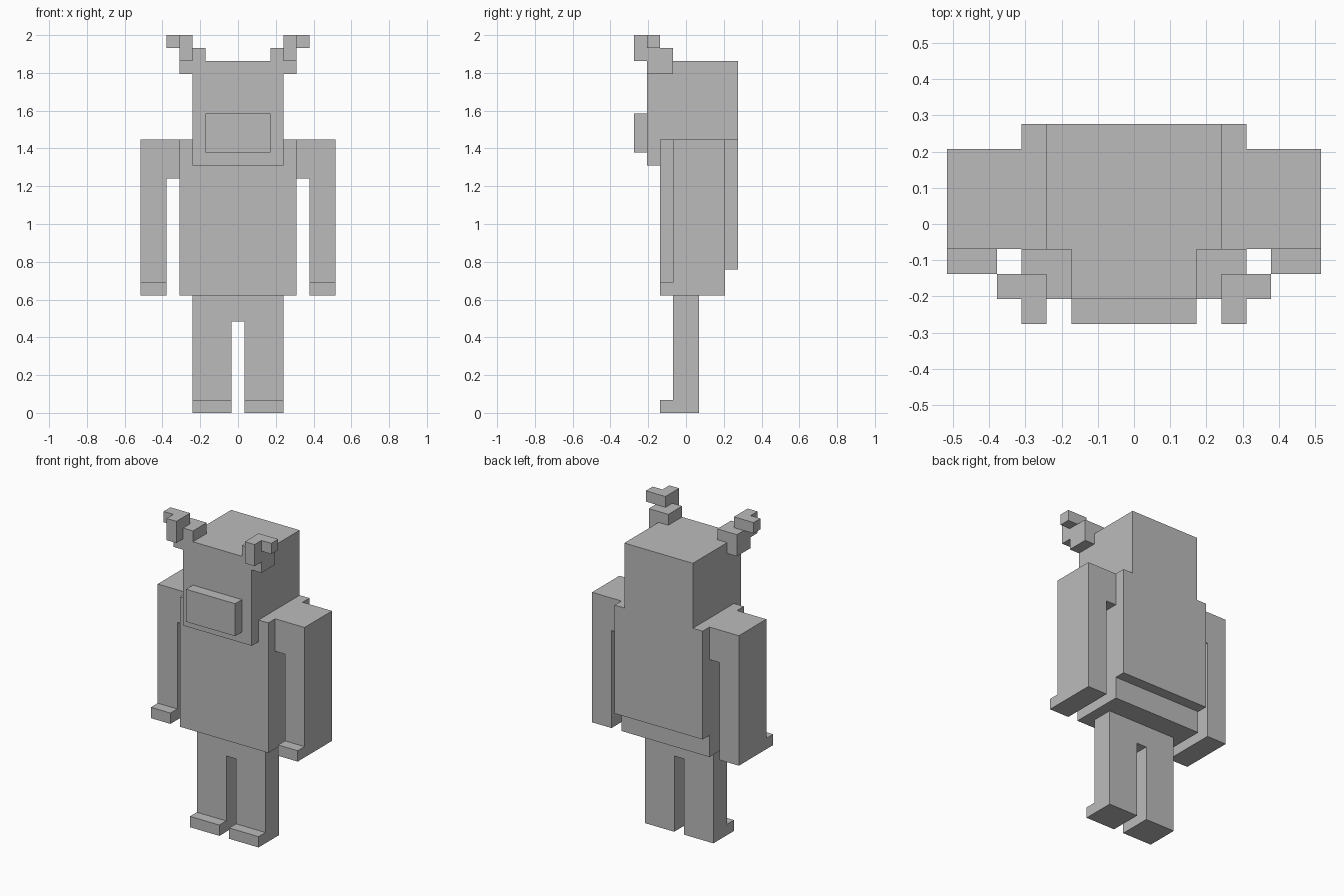
import bpy, bmesh
from mathutils import Vector

if "Cube" in bpy.data.objects:
    bpy.data.objects.remove(bpy.data.objects["Cube"])

U = 2 / 29  # one block; all sizes below are in blocks

grey = bpy.data.materials.new("plain grey")
grey.diffuse_color = (0.5, 0.5, 0.5, 1)
grey.use_nodes = True
grey.node_tree.nodes["Principled BSDF"].inputs["Base Color"].default_value = grey.diffuse_color


def prism(name, axis, profile, lo, hi, side=1):
    """Extrude a 2D profile along axis (0=x: y,z / 1=y: x,z / 2=z: x,y)."""
    bm = bmesh.new()
    verts = []
    for p in profile:
        co = list(p)
        co.insert(axis, lo)
        verts.append(bm.verts.new(Vector((co[0] * side, co[1], co[2])) * U))
    face = bm.faces.new(verts)
    step = [0, 0, 0]
    step[axis] = (hi - lo) * U * (side if axis == 0 else 1)
    new = bmesh.ops.extrude_face_region(bm, geom=[face], use_keep_orig=True)
    bmesh.ops.translate(bm, vec=step,
                        verts=[g for g in new["geom"] if isinstance(g, bmesh.types.BMVert)])
    bmesh.ops.recalc_face_normals(bm, faces=bm.faces)
    mesh = bpy.data.meshes.new(name)
    bm.to_mesh(mesh)
    bm.free()
    mesh.materials.append(grey)
    ob = bpy.data.objects.new(name, mesh)
    bpy.context.collection.objects.link(ob)
    return ob


def box(name, x, y, z, side=1):
    rect = [(x[0], y[0]), (x[1], y[0]), (x[1], y[1]), (x[0], y[1])]
    return prism(name, 2, rect, z[0], z[1], side)


# Body: legs joined at the hip, torso with raised back, head with chin, snout
prism("legs", 1, [(-3.5, 0), (-.5, 0), (-.5, 7), (.5, 7), (.5, 0), (3.5, 0),
                  (3.5, 9), (-3.5, 9)], -1, 1)
prism("torso", 0, [(-2, 9), (3, 9), (3, 11), (4, 11), (4, 21), (-2, 21)], -4.5, 4.5)
prism("head", 0, [(-3, 19), (-2, 19), (-2, 21), (4, 21), (4, 27), (-3, 27)], -3.5, 3.5)
box("snout", (-2.5, 2.5), (-4, -3), (20, 23))

# Mirrored parts
for label, s in (("right", 1), ("left", -1)):
    box(f"{label}_foot", (.5, 3.5), (-2, -1), (0, 1), s)
    # Arm with its shoulder, and the hand at the front
    prism(f"{label}_arm", 1, [(4.5, 18), (5.5, 18), (5.5, 9), (7.5, 9), (7.5, 21), (4.5, 21)],
          -1, 3, s)
    box(f"{label}_hand", (5.5, 7.5), (-2, -1), (9, 10), s)
    # Antler: base hooked over the head corner, forked tip, front prong
    prism(f"{label}_antler_base", 1, [(2.5, 27), (3.5, 27), (3.5, 26), (4.5, 26),
                                      (4.5, 28), (2.5, 28)], -3, -1, s)
    prism(f"{label}_antler_tip", 2, [(3.5, -4), (4.5, -4), (4.5, -3), (5.5, -3),
                                     (5.5, -2), (3.5, -2)], 28, 29, s)
    box(f"{label}_antler_prong", (3.5, 4.5), (-4, -3), (27, 28), s)
